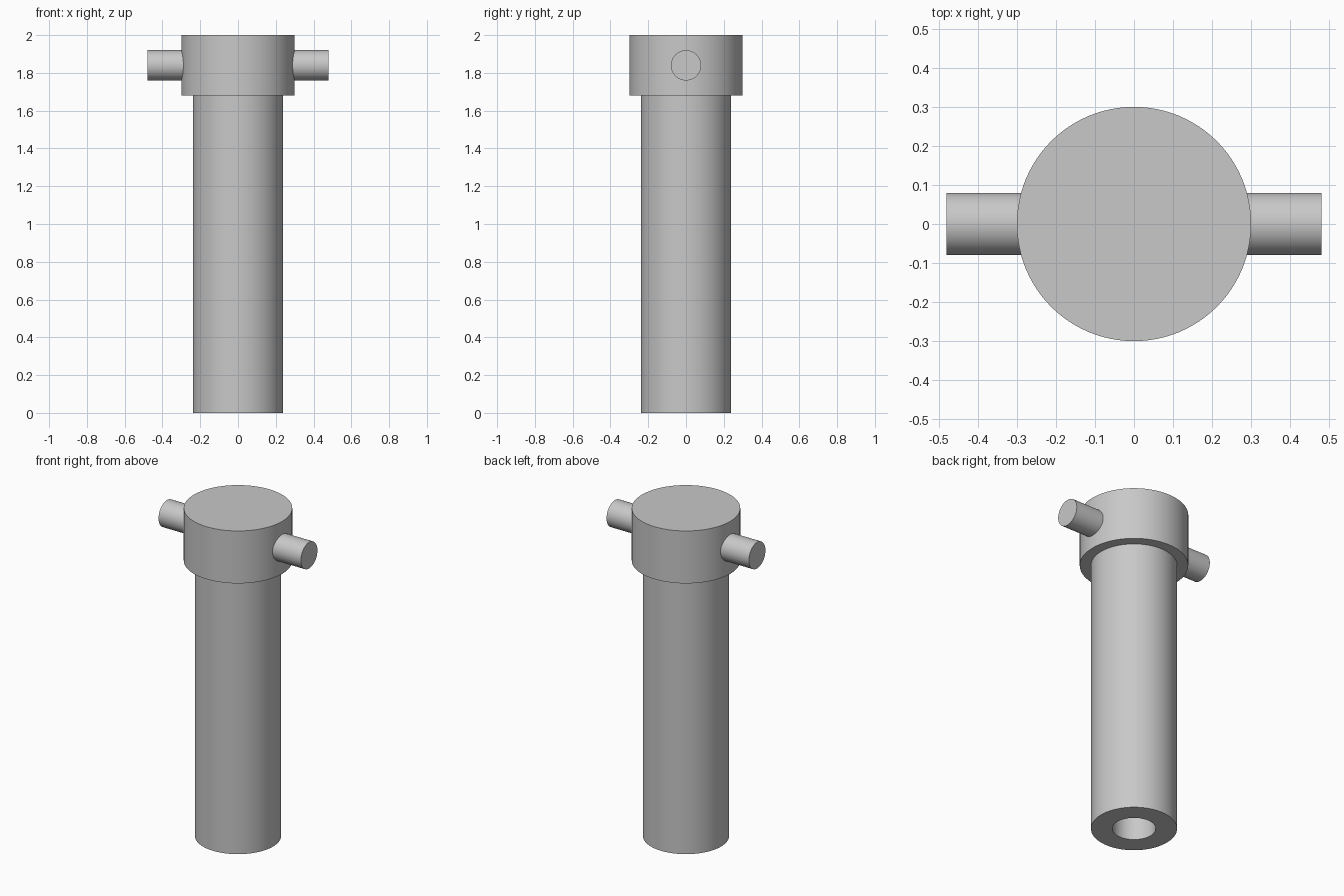
import bpy
import bmesh
import math
from mathutils import Matrix, Vector

cube = bpy.data.objects.get("Cube")
if cube:
    bpy.data.objects.remove(cube, do_unlink=True)

SEGMENTS = 96
HEAD_BASE, TOP = 1.68, 2.0

steel = bpy.data.materials.new("grey_steel")
colour = (0.58, 0.58, 0.58, 1)
steel.use_nodes = True
steel.diffuse_color = colour
steel.node_tree.nodes["Principled BSDF"].inputs["Base Color"].default_value = colour


def lathe(name, profile, transform=Matrix()):
    """Revolve (radius, height) points around z into a closed solid."""
    bm = bmesh.new()
    verts = [bm.verts.new((r, 0, z)) for r, z in profile]
    edges = [bm.edges.new(pair) for pair in zip(verts, verts[1:])]
    bmesh.ops.spin(bm, geom=verts + edges, cent=Vector(), axis=Vector((0, 0, 1)),
                   angle=math.tau, steps=SEGMENTS, use_merge=True)
    bmesh.ops.remove_doubles(bm, verts=bm.verts[:], dist=1e-5)
    bmesh.ops.recalc_face_normals(bm, faces=bm.faces[:])
    bm.transform(transform)
    mesh = bpy.data.meshes.new(name)
    bm.to_mesh(mesh)
    bm.free()
    mesh.materials.append(steel)
    obj = bpy.data.objects.new(name, mesh)
    bpy.context.collection.objects.link(obj)
    bpy.ops.object.select_all(action="DESELECT")
    obj.select_set(True)
    bpy.context.view_layer.objects.active = obj
    bpy.ops.object.shade_smooth_by_angle(angle=math.radians(30))
    return obj


# Shaft and stepped head, with a blind bore open at the bottom
lathe("bored_shaft_and_head", [
    (0, HEAD_BASE), (0.12, HEAD_BASE), (0.12, 0),
    (0.238, 0), (0.238, HEAD_BASE),
    (0.3, HEAD_BASE), (0.3, TOP), (0, TOP),
])

# Round pin crossing the head from side to side
lathe("cross_pin", [(0, -0.48), (0.08, -0.48), (0.08, 0.48), (0, 0.48)],
      Matrix.Translation((0, 0, 1.84)) @ Matrix.Rotation(math.pi / 2, 4, "Y"))
